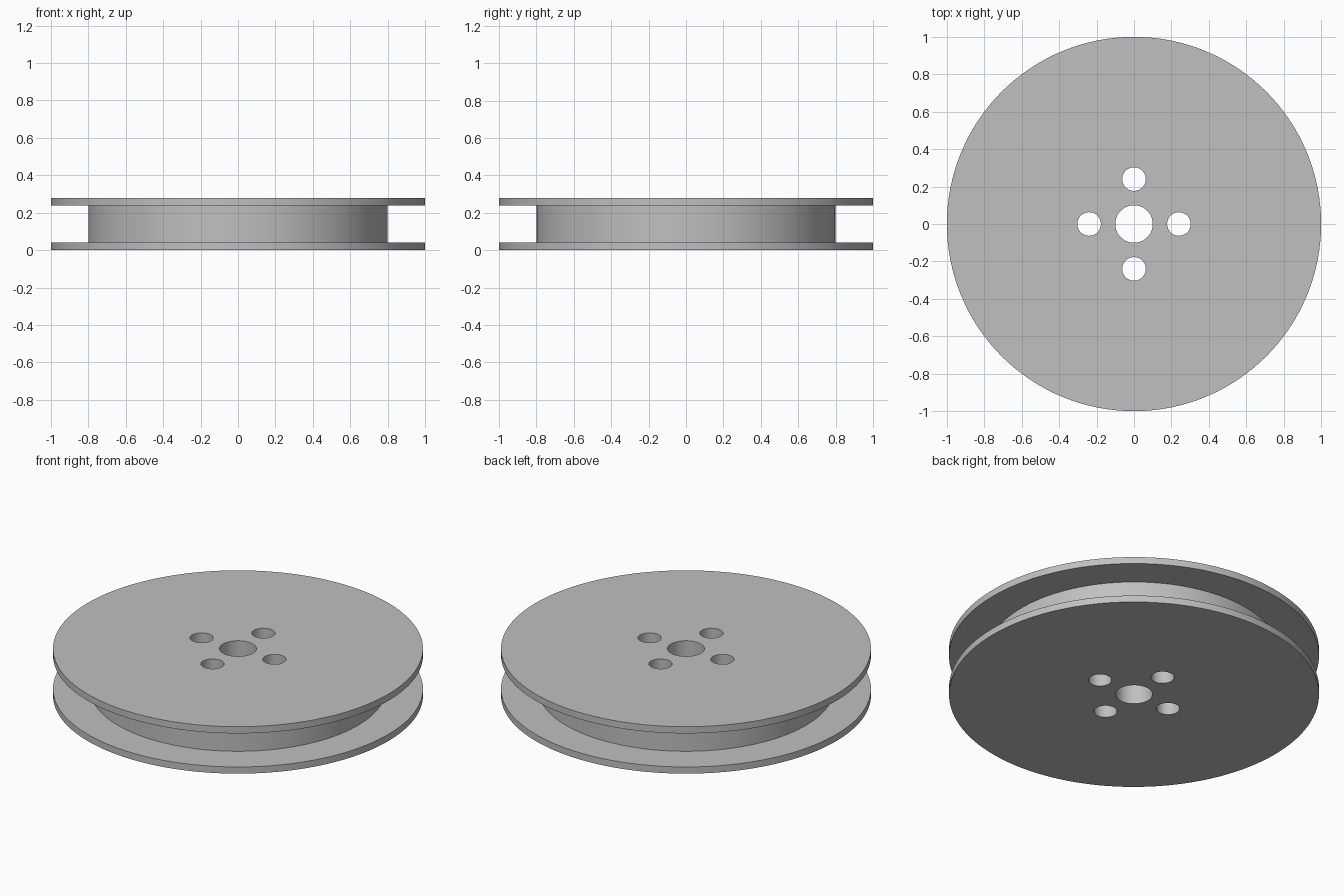
import bpy
import bmesh
from math import cos, sin, pi, radians
from mathutils import Matrix

cube = bpy.data.objects.get("Cube")
if cube:
    bpy.data.objects.remove(cube, do_unlink=True)

RIM, DRUM, BORE = 1.0, 0.8, 0.1
FLANGE, HEIGHT = 0.04, 0.28
BOLT_RADIUS, BOLT_CIRCLE = 0.063, 0.24

grey = bpy.data.materials.new("light_grey")
grey.use_nodes = True
colour = (0.527, 0.527, 0.527, 1)
grey.diffuse_color = colour
grey.node_tree.nodes["Principled BSDF"].inputs["Base Color"].default_value = colour


def make_object(name, bm):
    bmesh.ops.recalc_face_normals(bm, faces=bm.faces)
    mesh = bpy.data.meshes.new(name)
    bm.to_mesh(mesh)
    bm.free()
    mesh.materials.append(grey)
    obj = bpy.data.objects.new(name, mesh)
    bpy.context.collection.objects.link(obj)
    return obj


# Spool body: two flanges, recessed drum and centre bore in one revolved profile
profile = [(BORE, 0), (RIM, 0), (RIM, FLANGE), (DRUM, FLANGE),
           (DRUM, HEIGHT - FLANGE), (RIM, HEIGHT - FLANGE),
           (RIM, HEIGHT), (BORE, HEIGHT)]
bm = bmesh.new()
verts = [bm.verts.new((r, 0, z)) for r, z in profile]
edges = [bm.edges.new((a, b)) for a, b in zip(verts, verts[1:] + verts[:1])]
bmesh.ops.spin(bm, geom=verts + edges, cent=(0, 0, 0), axis=(0, 0, 1),
               angle=2 * pi, steps=128, use_merge=True)
bmesh.ops.remove_doubles(bm, verts=bm.verts, dist=0.0001)
spool = make_object("spool_body", bm)

# Four bolt holes around the bore
bm = bmesh.new()
for i in range(4):
    a = i * pi / 2
    place = Matrix.Translation((BOLT_CIRCLE * cos(a), BOLT_CIRCLE * sin(a), HEIGHT / 2))
    bmesh.ops.create_cone(bm, cap_ends=True, segments=48, radius1=BOLT_RADIUS,
                          radius2=BOLT_RADIUS, depth=HEIGHT * 2, matrix=place)
cutter = make_object("bolt_hole_cutter", bm)
cutter.hide_render = True

cut = spool.modifiers.new("bolt_holes", "BOOLEAN")
cut.operation = "DIFFERENCE"
cut.solver = "EXACT"
cut.object = cutter

bpy.ops.object.select_all(action="DESELECT")
spool.select_set(True)
bpy.context.view_layer.objects.active = spool
bpy.ops.object.modifier_apply(modifier=cut.name)
bpy.data.objects.remove(cutter, do_unlink=True)
bpy.ops.object.shade_smooth_by_angle(angle=radians(30))
